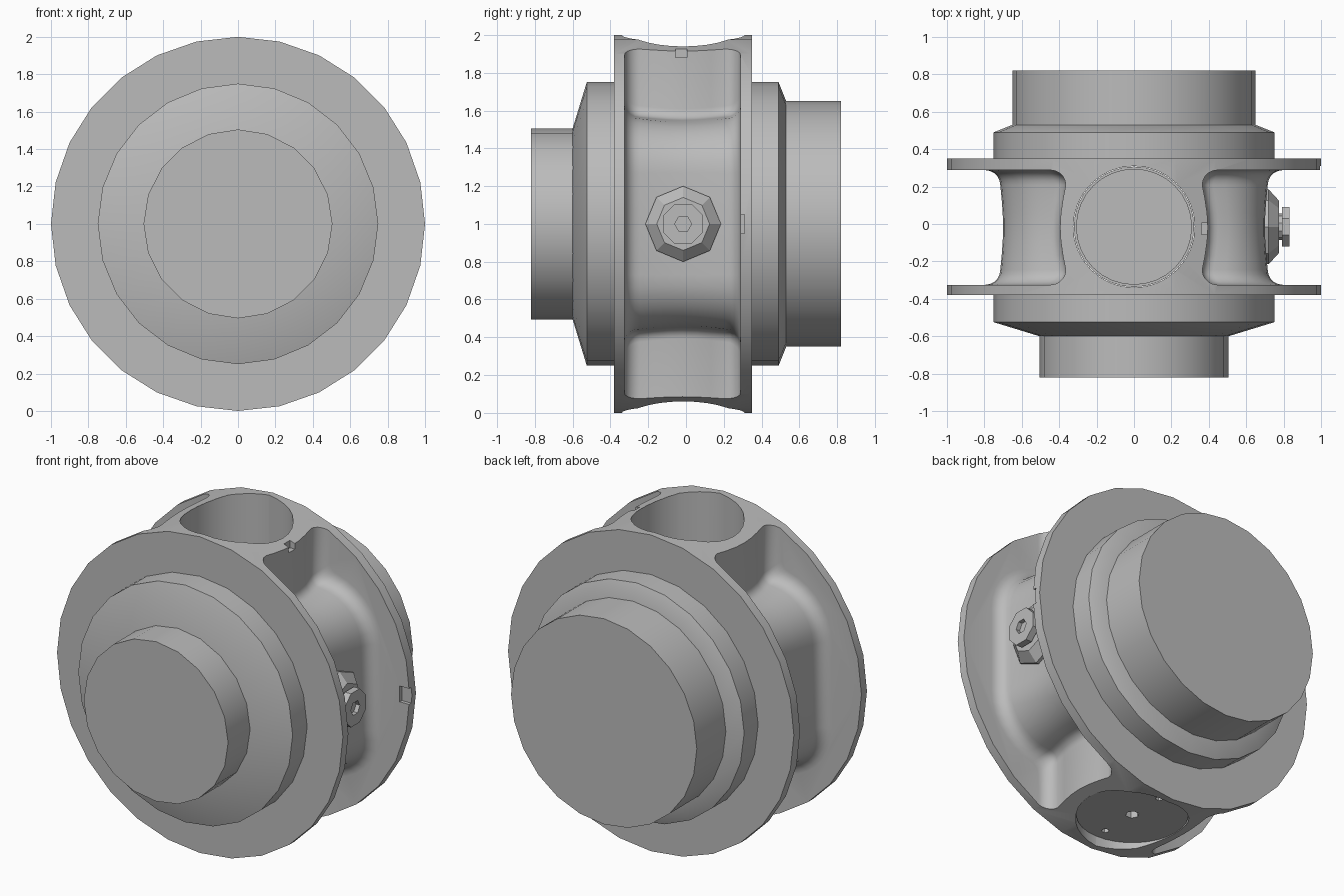
import bpy, bmesh
from math import sin, cos, pi, sqrt, atan2, radians
from mathutils import Matrix, Vector

old = bpy.data.objects.get("Cube")
if old:
    bpy.data.objects.remove(old, do_unlink=True)

GREY = (0.5, 0.5, 0.5, 1)
mat = bpy.data.materials.new("plain grey")
mat.use_nodes = True
mat.diffuse_color = GREY
mat.node_tree.nodes["Principled BSDF"].inputs["Base Color"].default_value = GREY

BORE_Y = -0.015


def make(name, bm):
    bmesh.ops.recalc_face_normals(bm, faces=bm.faces)
    me = bpy.data.meshes.new(name)
    bm.to_mesh(me)
    bm.free()
    me.materials.append(mat)
    ob = bpy.data.objects.new(name, me)
    bpy.context.collection.objects.link(ob)
    return ob


def loft(name, rings):
    """Solid through equal-length rings of points, capped at both ends."""
    bm = bmesh.new()
    loops = [[bm.verts.new(p) for p in ring] for ring in rings]
    for a, b in zip(loops, loops[1:]):
        for i in range(len(a)):
            j = (i + 1) % len(a)
            bm.faces.new((a[i], a[j], b[j], b[i]))
    bm.faces.new(loops[0])
    bm.faces.new(loops[-1])
    return make(name, bm)


def turned(name, axis, profile, segs, centre=(0, 0, 1), start=0.0):
    """Lathe a (position, radius) profile around the x, y or z axis."""
    rings = []
    for pos, r in profile:
        ring = []
        for i in range(segs):
            t = start + 2 * pi * i / segs
            u, v = r * cos(t), r * sin(t)
            p = {"x": (pos, u, v), "y": (u, pos, v), "z": (u, v, pos)}[axis]
            ring.append(Vector(p) + Vector(centre))
        rings.append(ring)
    return loft(name, rings)


def box(name, lo, hi):
    bm = bmesh.new()
    lo, hi = Vector(lo), Vector(hi)
    size = Matrix.Diagonal((*(hi - lo), 1))
    bmesh.ops.create_cube(bm, size=1, matrix=Matrix.Translation((lo + hi) / 2) @ size)
    return make(name, bm)


def cut(target, cutter):
    mod = target.modifiers.new("cut", "BOOLEAN")
    mod.operation = "DIFFERENCE"
    mod.solver = "EXACT"
    mod.object = cutter
    bpy.context.view_layer.objects.active = target
    bpy.ops.object.modifier_apply(modifier=mod.name)
    bpy.data.objects.remove(cutter, do_unlink=True)


def pocket_outline(y, wall, corner, side, fillet=0.06, top=1.15):
    """Side pocket section: column wall, fillet, rounded box core, mirrored in z."""
    kx, kz = 0.42, 0.27                      # centre of the core's rounded corner
    cx = wall + fillet
    rise = sqrt((corner + fillet) ** 2 - (cx - kx) ** 2)
    contact = atan2(rise, cx - kx)
    half = [(1.2, top), (wall, top)]
    for i in range(6):
        t = pi + contact * i / 5
        half.append((cx + fillet * cos(t), kz + rise + fillet * sin(t)))
    for i in range(1, 8):
        t = contact * (1 - i / 7)
        half.append((kx + corner * cos(t), kz + corner * sin(t)))
    pts = half + [(x, -z) for x, z in reversed(half)]
    return [(side * x, y, 1 + z) for x, z in pts]


def pocket(side, y0=-0.325, y1=0.288, f=0.08):
    front, back = [], []
    for i in range(6):
        t = pi / 2 * i / 5
        d, off = f * (1 - sin(t)), f * (1 - cos(t))
        front.append(pocket_outline(y0 + off, 0.365 + d, 0.295 + d, side))
        back.append(pocket_outline(y1 - off, 0.365 + d, 0.295 + d, side))
    for i in range(1, 6):
        u = i / 6
        s = sin(pi * u)
        y = y0 + f + u * (y1 - y0 - 2 * f)
        front.append(pocket_outline(y, 0.365 + 0.03 * s, 0.295 - 0.015 * s, side))
    return loft("pocket_cutter", front + back[::-1])


# Flanged centre body with side pockets, vertical bore and small notches
body = turned("centre_body", "y", [(-0.38, 1), (0.35, 1)], 28)
for side in (1, -1):
    cut(body, pocket(side))
cut(body, turned("bore_cutter", "z", [(-1.2, 0.325), (1.2, 0.325)], 32, (0, BORE_Y, 1)))
cut(body, box("rim_notch_cutter", (0.36, -0.055, 1.88), (0.43, 0.005, 2.1)))
cut(body, box("flange_notch_cutter", (0.93, 0.25, 0.95), (1.1, 0.31, 1.05)))

# Front and back collars with their round bosses
parts = [
    body,
    turned("front_collar", "y", [(-0.6, 0.505), (-0.525, 0.75), (-0.37, 0.75)], 24),
    turned("front_boss", "y", [(-0.82, 0.505), (-0.55, 0.505)], 20),
    turned("back_collar", "y", [(0.34, 0.75), (0.49, 0.75), (0.53, 0.65)], 24),
    turned("back_boss", "y", [(0.82, 0.65), (0.5, 0.65)], 24),
]

# Bottom plug closing the bore, with three hexagonal holes
plug = turned("bottom_plug", "z", [(0.062, 0.322), (0.15, 0.322), (0.15, 0.31), (0.2, 0.31)],
              32, (0, BORE_Y, 0))
for dy, r in ((0, 0.04), (0.24, 0.022), (-0.24, 0.022)):
    cut(plug, turned("hole_cutter", "z", [(0, r), (0.13, r)], 6, (0, BORE_Y + dy, 0)))
parts.append(plug)

# Side fitting with a socketed head
fit = (0, BORE_Y, 1)
parts.append(turned("fitting_base", "x", [(0.66, 0.2), (0.72, 0.2), (0.775, 0.14)], 8, fit))
parts.append(turned("fitting_stem", "x", [(0.76, 0.07), (0.8, 0.07)], 10, fit))
head = turned("fitting_head", "x", [(0.79, 0.115), (0.832, 0.115)], 8, fit, pi / 8)
cut(head, turned("socket_cutter", "x", [(0.805, 0.045), (0.9, 0.045)], 6, fit))
parts.append(head)

# Soft shading on the round surfaces, crisp edges elsewhere
bpy.ops.object.select_all(action="DESELECT")
for ob in parts:
    ob.select_set(True)
bpy.context.view_layer.objects.active = body
bpy.ops.object.shade_smooth_by_angle(angle=radians(30))
